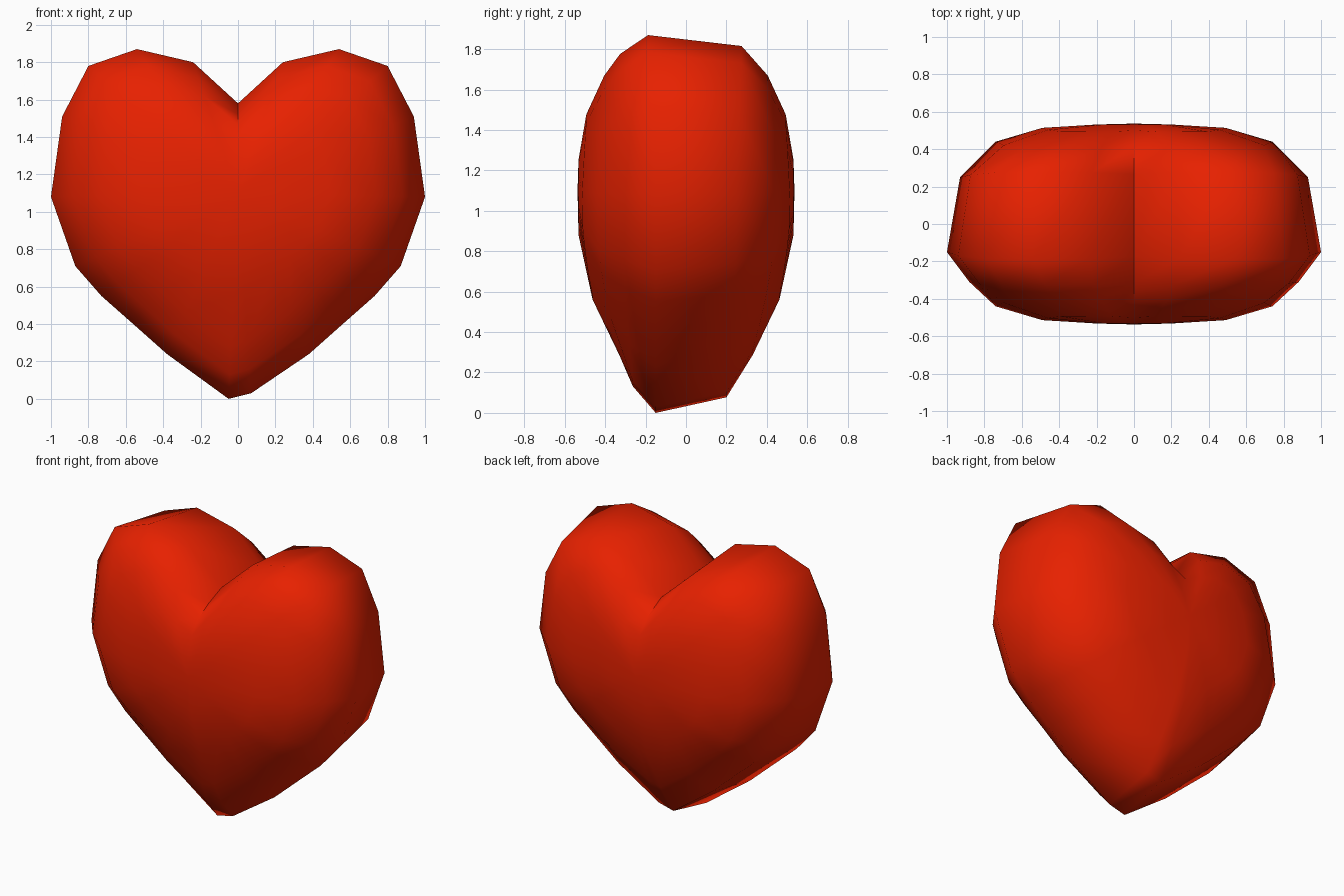
import bpy, bmesh

if "Cube" in bpy.data.objects:
    bpy.data.objects.remove(bpy.data.objects["Cube"])

# Front outline: right half from notch to tip, mirrored for the left
half = [(.24, 1.80), (.54, 1.87), (.80, 1.78), (.94, 1.51), (1, 1.08),
        (.87, .71), (.73, .55), (.56, .40), (.38, .24)]
outline = ([(0, 1.58)] + half + [(.07, .03), (-.05, 0)]
           + [(-x, z) for x, z in reversed(half)])
CZ = 1.1  # height the rings shrink towards

# Rings front to back: depth y, scale, thinning at the tip, thinning at the top, notch fill
rings = [(-.532, .2, 0, 0, 0), (-.514, .49, .1, .04, .04), (-.44, .74, .25, .08, .01),
         (-.31, .88, .15, -.05, 0), (-.15, 1, 0, -.25, 0), (.25, .93, .2, -.1, 0),
         (.44, .74, .25, .08, .01), (.514, .49, .1, .04, .04), (.532, .2, 0, 0, 0)]

bm = bmesh.new()
loops = []
for y, s, thin, top, fill in rings:
    loop = []
    for i, (x, z) in enumerate(outline):
        low = min(1, max(0, (.83 - z) / .8)) ** 1.5
        high = min(1, max(0, (z - 1.2) / .6))
        depth = y * (1 - thin * low - top * high)
        loop.append(bm.verts.new((x * s, depth, CZ + (z - CZ) * s + (fill if i == 0 else 0))))
    loops.append(loop)
n = len(outline)

# Skin between rings
for a, b in zip(loops, loops[1:]):
    for i in range(n):
        j = (i + 1) % n
        bm.faces.new((a[i], a[j], b[j], b[i]))

# Front and back centres
for loop, y in ((loops[0], -.537), (loops[-1], .537)):
    c = bm.verts.new((0, y, CZ))
    for i in range(n):
        bm.faces.new((loop[i], loop[(i + 1) % n], c))

bmesh.ops.recalc_face_normals(bm, faces=bm.faces)
for f in bm.faces:
    f.smooth = True

# Sharp crease along the notch
for a, b in zip(loops[2:6], loops[3:7]):
    bm.edges.get((a[0], b[0])).smooth = False

mesh = bpy.data.meshes.new("heart")
bm.to_mesh(mesh)
bm.free()
heart = bpy.data.objects.new("heart", mesh)
bpy.context.collection.objects.link(heart)

# Red material
red = bpy.data.materials.new("red")
red.diffuse_color = (.8, .015, 0, 1)
red.use_nodes = True
red.node_tree.nodes["Principled BSDF"].inputs["Base Color"].default_value = red.diffuse_color
mesh.materials.append(red)
